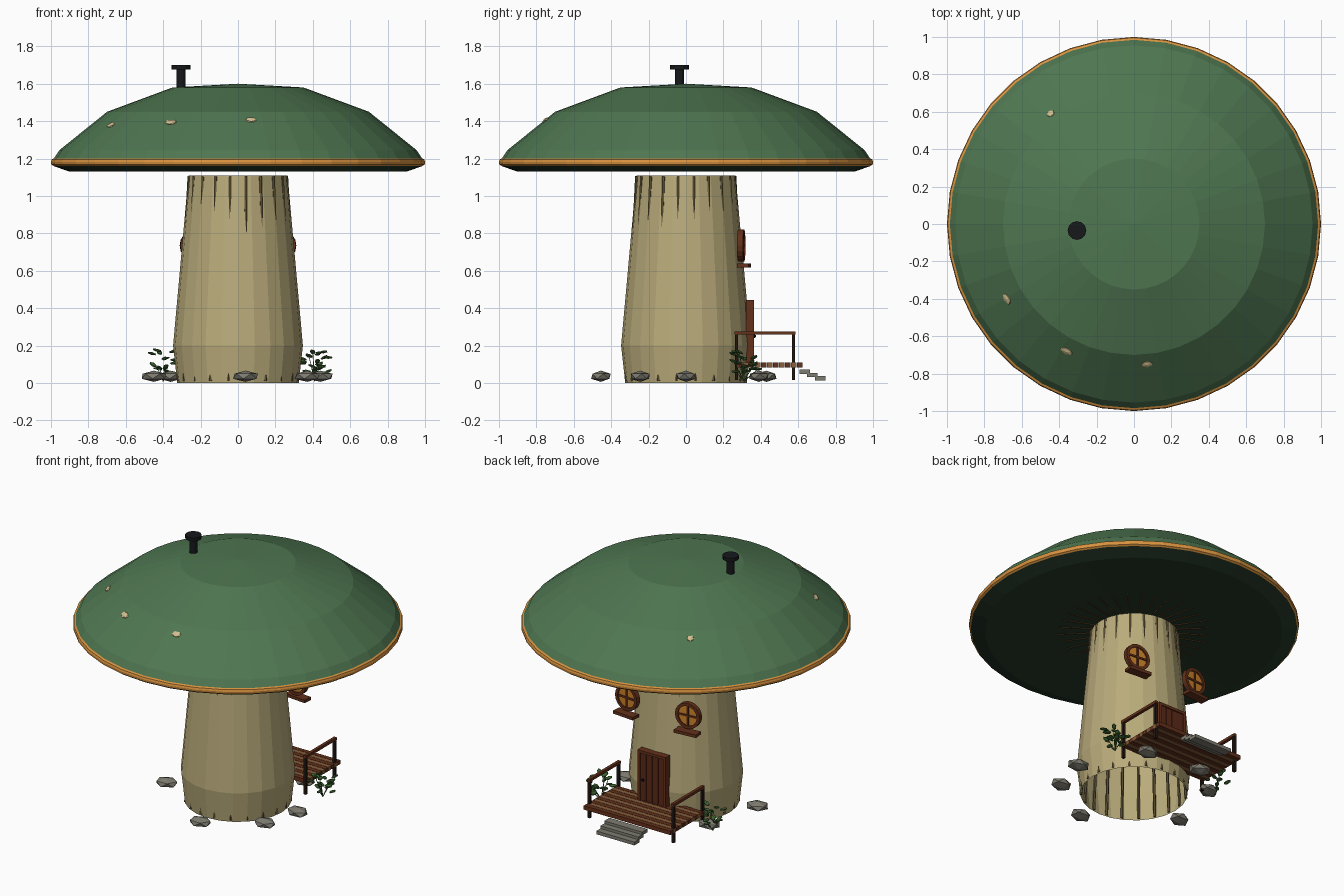
import bpy, bmesh, random
from math import sin, cos, pi, radians, atan2, hypot
from mathutils import Vector, Matrix, Euler

if "Cube" in bpy.data.objects:
    bpy.data.objects.remove(bpy.data.objects["Cube"])

random.seed(4)
MATS = {}


def mat(name, rgb):
    m = bpy.data.materials.new(name)
    m.diffuse_color = tuple((c / 255) ** 2.2 for c in rgb) + (1,)
    m.use_nodes = True
    m.node_tree.nodes["Principled BSDF"].inputs["Base Color"].default_value = m.diffuse_color
    MATS[name] = m


for n, c in dict(cap=(80, 118, 82), under=(42, 60, 45), rim=(215, 145, 65), stem=(184, 170, 122),
                 ridge=(105, 92, 62), wood=(100, 52, 32), door=(92, 45, 28), tan=(135, 95, 62),
                 dark=(38, 28, 24), iron=(28, 30, 33), glass=(205, 130, 45), stone=(125, 123, 112),
                 spot=(212, 192, 145), leaf=(62, 98, 50), gill=(125, 85, 45)).items():
    mat(n, c)


def finish(name, bm, m):
    me = bpy.data.meshes.new(name)
    bm.to_mesh(me)
    bm.free()
    ob = bpy.data.objects.new(name, me)
    me.materials.append(MATS[m])
    bpy.context.collection.objects.link(ob)
    return ob


def add_box(bm, c, s, rot=None):
    M = Matrix.Translation(c) @ (rot or Matrix()) @ Matrix.Diagonal((*s, 1))
    bmesh.ops.create_cube(bm, size=1, matrix=M)


def add_ball(bm, c, s, rot, sub=1):
    M = Matrix.Translation(c) @ rot @ Matrix.Diagonal((*s, 1))
    bmesh.ops.create_icosphere(bm, subdivisions=sub, radius=1, matrix=M)


def add_rod(bm, a, b, r1, r2, seg=6):
    a, b = Vector(a), Vector(b)
    d = b - a
    M = Matrix.Translation((a + b) / 2) @ d.to_track_quat('Z', 'Y').to_matrix().to_4x4()
    bmesh.ops.create_cone(bm, cap_ends=True, segments=seg, radius1=r1, radius2=r2, depth=d.length, matrix=M)


def lathe(name, prof, seg, m):
    bm = bmesh.new()
    rings = []
    for r, z in prof:
        if r == 0:
            rings.append([bm.verts.new((0, 0, z))] * seg)
        else:
            rings.append([bm.verts.new((r * cos(2 * pi * i / seg), r * sin(2 * pi * i / seg), z))
                          for i in range(seg)])
    for p, q in zip(rings, rings[1:]):
        for i in range(seg):
            j = (i + 1) % seg
            vs = list(dict.fromkeys([p[i], p[j], q[j], q[i]]))
            bm.faces.new(vs)
    return finish(name, bm, m)


# Stem: open tube
lathe("stem", [(.325, 0), (.347, .2), (.265, 1.11)], 24, "stem")

# Straight ridges that surface at the top and base of the stem
bm = bmesh.new()
for i in range(20):
    a = radians(9 + 18 * i)
    k = random.uniform(-.003, .003)
    add_rod(bm, (.322 * cos(a), .322 * sin(a), .01), ((.264 + k) * cos(a), (.264 + k) * sin(a), 1.105), .009, .009)
finish("stem_ridges", bm, "ridge")

# Cap dome, underside and rim band
lathe("cap", [(.985, 1.2), (.955, 1.245), (.70, 1.45), (.35, 1.58), (0, 1.6)], 36, "cap")
lathe("cap_underside", [(0, 1.14), (.3, 1.138), (.9, 1.13), (.988, 1.16)], 36, "under")
lathe("cap_rim", [(.985, 1.16), (.998, 1.168), (1.0, 1.182), (.996, 1.195), (.98, 1.203)], 36, "rim")

# Gills under the cap
bm = bmesh.new()
for i in range(32):
    a = 2 * pi * i / 32
    add_rod(bm, (.24 * cos(a), .24 * sin(a), 1.136), (.46 * cos(a), .46 * sin(a), 1.135), .004, .003, 4)
finish("gills", bm, "gill")

# Pale spots sitting on the slope
bm = bmesh.new()
for x, y, l in ((-.68, -.40, .036), (-.36, -.68, .04), (.07, -.75, .034), (-.445, .59, .024)):
    r, a = hypot(x, y), atan2(y, x)
    z = 1.45 - (r - .70) * .205 / .255
    rot = Euler((0, radians(38.8), a)).to_matrix().to_4x4()
    add_ball(bm, (x, y, z), (.022, l, .009), rot)
finish("cap_spots", bm, "spot")

# Chimney
bm = bmesh.new()
add_rod(bm, (-.305, -.035, 1.5), (-.305, -.035, 1.68), .025, .025, 12)
add_rod(bm, (-.305, -.035, 1.677), (-.305, -.035, 1.70), .05, .05, 12)
finish("chimney", bm, "iron")

# Round windows on the back wall
for side, s in (("left", -1), ("right", 1)):
    C = Vector((s * .225, .295, .735))
    R = Matrix.Rotation(radians(-5 * s), 4, 'Z')
    T = Matrix.Translation(C) @ R
    bm = bmesh.new()
    N = 18
    prof = [(.066, -.016), (.086, -.016), (.086, .016), (.066, .016)]
    g = [[bm.verts.new(T @ Vector((r * cos(2 * pi * i / N), y, r * sin(2 * pi * i / N)))) for r, y in prof]
         for i in range(N)]
    for i in range(N):
        for k in range(4):
            bm.faces.new((g[i][k], g[(i + 1) % N][k], g[(i + 1) % N][(k + 1) % 4], g[i][(k + 1) % 4]))
    for size in ((.012, .02, .14), (.14, .02, .012)):
        add_box(bm, T @ Vector((0, .004, 0)), size, R)
    add_box(bm, T @ Vector((0, .015, -.107)), (.155, .06, .02), R)
    bmesh.ops.recalc_face_normals(bm, faces=bm.faces)
    finish(side + "_window_frame", bm, "wood")
    bm = bmesh.new()
    add_rod(bm, T @ Vector((0, -.007, 0)), T @ Vector((0, .007, 0)), .07, .07, N)
    finish(side + "_window_pane", bm, "glass")

# Plank door with frame and knob
bm = bmesh.new()
for i in range(4):
    add_box(bm, (-.066 + .044 * i, .342, .265), (.041, .03, .33))
add_box(bm, (0, .334, .265), (.17, .03, .33))
finish("door", bm, "door")
bm = bmesh.new()
for s in (-1, 1):
    add_box(bm, (s * .095, .342, .27), (.018, .045, .34))
add_box(bm, (0, .342, .435), (.208, .045, .018))
finish("door_frame", bm, "wood")
bm = bmesh.new()
add_ball(bm, (.065, .364, .25), (.011, .011, .011), Matrix())
finish("door_knob", bm, "iron")

# Deck planks in two browns
for name, m, start in (("deck_planks", "wood", 0), ("deck_planks_light", "tan", 1)):
    bm = bmesh.new()
    for i in range(start, 11, 2):
        add_box(bm, (0, .288 + .032 * i, .097), (.64, .029, .026))
    finish(name, bm, m)

# Posts and side rails
bm = bmesh.new()
bm2 = bmesh.new()
for s in (-1, 1):
    for y in (.27, .575):
        add_box(bm, (s * .31, y, .145), (.018, .018, .26))
    add_box(bm2, (s * .31, .4225, .267), (.02, .325, .018))
finish("railing_posts", bm, "dark")
finish("hand_rails", bm2, "wood")

# Steps
bm = bmesh.new()
for y, z in ((.635, .06), (.675, .043), (.718, .025)):
    add_box(bm, (0, y, z), (.28, .055, .022))
finish("steps", bm, "stone")

# Stones around the base
bm = bmesh.new()
for x, y in ((.44, 0), (.37, -.245), (.04, -.455), (-.45, -.11), (-.36, .27), (-.16, .43), (.22, .39)):
    add_ball(bm, (x, y, .036), (.075, .058, .03), Euler((0, 0, random.uniform(-.4, .4))).to_matrix().to_4x4())
finish("stones", bm, "stone")

# Leafy plants beside the deck
for name, x0, y0, n in (("left_plant", -.40, .29, 14), ("right_plant", .41, .31, 22)):
    bm = bmesh.new()
    for i in range(n):
        a = random.uniform(0, 2 * pi)
        r = random.uniform(.01, .075)
        p = (x0 + r * cos(a), y0 + r * sin(a), random.uniform(.06, .175))
        rot = Euler((random.uniform(-.3, .3), random.uniform(-.5, .1), a)).to_matrix().to_4x4()
        add_ball(bm, p, (.027, .015, .008), rot)
        if i % 3 == 0:
            add_rod(bm, (x0, y0, .01), p, .003, .002, 4)
    finish(name, bm, "leaf")
